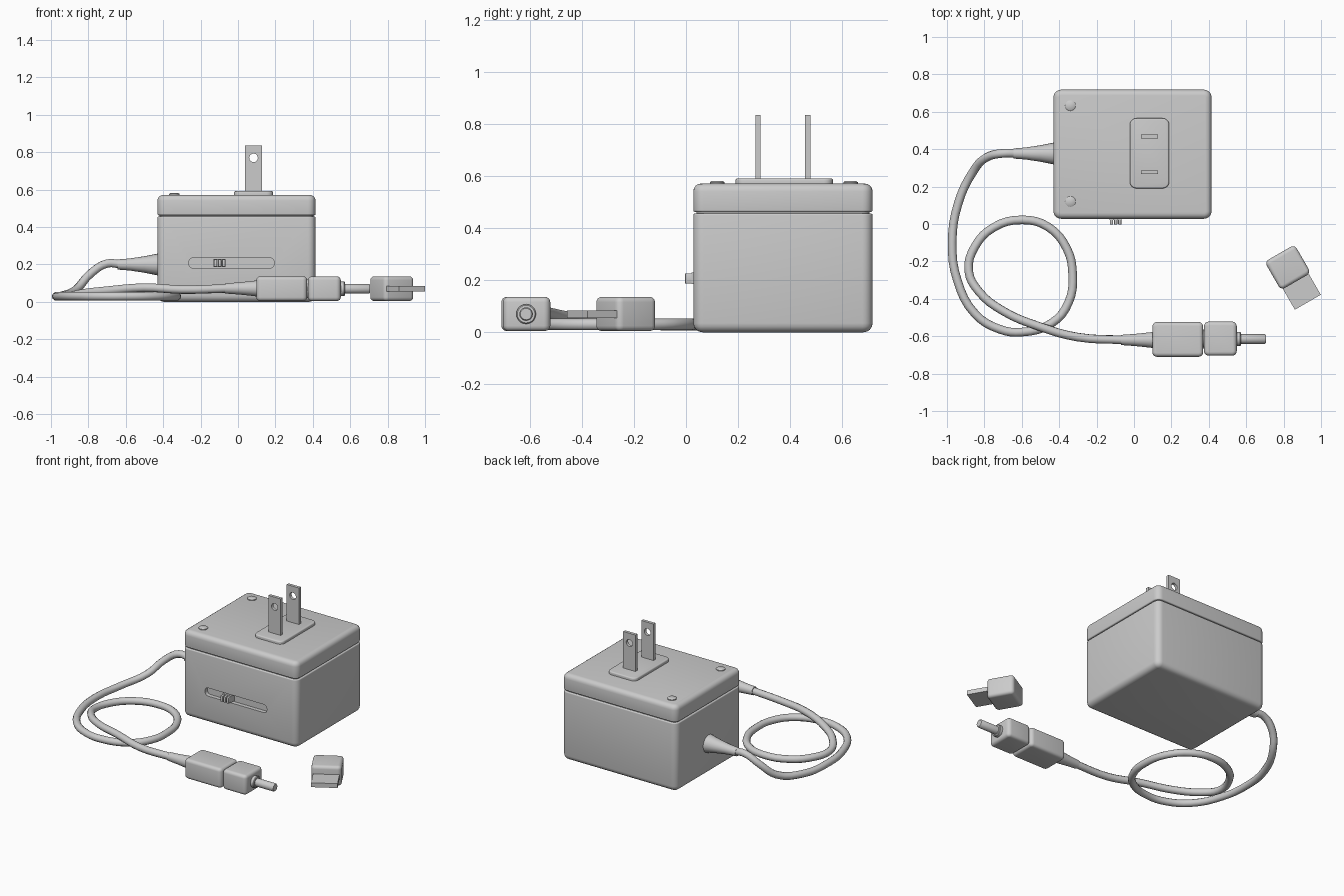
import bpy
import bmesh
import math
from mathutils import Matrix, Vector

if "Cube" in bpy.data.objects:
    bpy.data.objects.remove(bpy.data.objects["Cube"])


def finish(name, bm, angle=40):
    bmesh.ops.recalc_face_normals(bm, faces=bm.faces)
    me = bpy.data.meshes.new(name)
    bm.to_mesh(me)
    bm.free()
    ob = bpy.data.objects.new(name, me)
    bpy.context.collection.objects.link(ob)
    smooth(ob, angle)
    return ob


def smooth(ob, angle=40):
    bpy.ops.object.select_all(action='DESELECT')
    ob.select_set(True)
    bpy.context.view_layer.objects.active = ob
    bpy.ops.object.shade_smooth_by_angle(angle=math.radians(angle))


def loft(bm, rings):
    loops = [[bm.verts.new(p) for p in ring] for ring in rings]
    for a, b in zip(loops, loops[1:]):
        n = len(a)
        for i in range(n):
            bm.faces.new((a[i], a[(i + 1) % n], b[(i + 1) % n], b[i]))
    bm.faces.new(loops[0])
    bm.faces.new(loops[-1])


def rounded_block(name, center, size, r, levels, matrix=None, seg=5):
    """Rounded rectangle in x/y, stacked through (z, inset) levels."""
    rings = []
    for z, inset in levels:
        rr = max(r - inset, 0.004)
        hx, hy = size[0] / 2 - inset - rr, size[1] / 2 - inset - rr
        ring = []
        for q, (sx, sy) in enumerate(((1, 1), (-1, 1), (-1, -1), (1, -1))):
            for k in range(seg + 1):
                a = math.pi / 2 * (q + k / seg)
                ring.append(Vector((center[0] + sx * hx + rr * math.cos(a),
                                    center[1] + sy * hy + rr * math.sin(a), z)))
        rings.append(ring)
    bm = bmesh.new()
    loft(bm, rings)
    if matrix:
        bm.transform(matrix)
    return finish(name, bm)


def soft(z0, z1, bottom, top, n=4):
    """Levels with rounded bottom and top edges."""
    arc = [(1 - math.cos(math.pi / 2 * k / n), 1 - math.sin(math.pi / 2 * k / n))
           for k in range(n + 1)]
    return ([(z0 + bottom * a, bottom * b) for a, b in arc] +
            [(z1 - top * a, top * b) for a, b in reversed(arc)])


def turned(name, origin, profile, axis='X', n=20):
    """Solid of revolution along an axis; profile is (distance, radius)."""
    rings = []
    for d, r in profile:
        ring = []
        for i in range(n):
            c, s = r * math.cos(math.tau * i / n), r * math.sin(math.tau * i / n)
            v = {'X': (d, c, s), 'Y': (c, d, s), 'Z': (c, s, d)}[axis]
            ring.append(Vector(origin) + Vector(v))
        rings.append(ring)
    bm = bmesh.new()
    loft(bm, rings)
    return finish(name, bm)


def box(name, lo, hi):
    bm = bmesh.new()
    bmesh.ops.create_cube(bm, size=1)
    lo, hi = Vector(lo), Vector(hi)
    bm.transform(Matrix.Translation((lo + hi) / 2) @ Matrix.Diagonal((*(hi - lo), 1)))
    return finish(name, bm)


def cut(ob, cutter):
    mod = ob.modifiers.new("cut", 'BOOLEAN')
    mod.operation, mod.solver, mod.object = 'DIFFERENCE', 'EXACT', cutter
    bpy.ops.object.select_all(action='DESELECT')
    ob.select_set(True)
    bpy.context.view_layer.objects.active = ob
    bpy.ops.object.modifier_apply(modifier=mod.name)
    bpy.data.objects.remove(cutter)
    smooth(ob)


# Housing: lower case with switch slot, core behind the seam, lid
C = (-0.008, 0.373)
S = (0.845, 0.69)
case = rounded_block("lower_case", C, S, 0.04, soft(0, 0.457, 0.035, 0.007))
upright = Matrix.Translation((0, 0.04, 0)) @ Matrix.Rotation(math.pi / 2, 4, 'X')
slot = rounded_block("slot_cutter", (-0.035, 0.208), (0.455, 0.054), 0.022,
                     [(-0.015, 0), (0.1, 0)], upright)
cut(case, slot)
rounded_block("seam_core", C, (S[0] - 0.024, S[1] - 0.024), 0.03,
              [(0.44, 0), (0.48, 0)])
rounded_block("lid", C, S, 0.04, soft(0.463, 0.572, 0.007, 0.03))

# Slide switch with grip ridges
box("switch_base", (-0.13, 0.022, 0.186), (-0.066, 0.06, 0.23))
for i in range(3):
    x = -0.12 + i * 0.022
    rounded_block(f"switch_ridge_{i}", (x, 0.207), (0.017, 0.04), 0.005,
                  soft(0.0, 0.044, 0.002, 0.004, 2), upright, 2)

# Screw caps
for i, y in enumerate((0.12, 0.633)):
    turned(f"screw_cap_{i}", (-0.34, y, 0),
           [(0.56, 0.028), (0.577, 0.028), (0.581, 0.023)], 'Z')

# Plug pad and two blades with holes
rounded_block("plug_pad", (0.083, 0.378), (0.21, 0.375), 0.035,
              soft(0.56, 0.592, 0.002, 0.008, 3))
for i, y in enumerate((0.277, 0.468)):
    blade = box(f"plug_blade_{i}", (0.038, y - 0.01, 0.58), (0.128, y + 0.01, 0.835))
    cut(blade, turned("hole_cutter", (0.083, y, 0.77),
                      [(-0.05, 0.023), (0.05, 0.023)], 'Y'))

# Strain reliefs at both cord ends
turned("case_strain_relief", (0, 0.377, 0.2),
       [(-0.645, 0.027), (-0.58, 0.032), (-0.5, 0.044), (-0.42, 0.06)])
turned("connector_strain_relief", (0, -0.62, 0.072),
       [(-0.07, 0.027), (0.0, 0.032), (0.06, 0.038), (0.11, 0.044)])

# Looped cord
path = [(-0.62, .377, .2), (-0.7, .378, .205), (-0.79, .355, .15), (-0.86, .28, .07),
        (-0.94, .11, .033), (-0.972, -.1, .03), (-0.945, -.3, .03), (-0.85, -.48, .03),
        (-0.72, -.562, .03), (-0.6, -.578, .03), (-0.44, -.53, .03), (-0.35, -.42, .03),
        (-0.328, -.27, .03), (-0.36, -.13, .03), (-0.46, -.015, .03), (-0.6, .022, .03),
        (-0.75, -.018, .03), (-0.85, -.12, .03), (-0.884, -.25, .032), (-0.83, -.36, .045),
        (-0.7, -.465, .06), (-0.5, -.55, .076), (-0.3, -.605, .066), (-0.05, -.62, .072)]
cu = bpy.data.curves.new("cord", 'CURVE')
cu.dimensions = '3D'
cu.bevel_depth = 0.023
cu.bevel_resolution = 3
cu.resolution_u = 4
cu.use_fill_caps = True
sp = cu.splines.new('BEZIER')
sp.bezier_points.add(len(path) - 1)
for bp, co in zip(sp.bezier_points, path):
    bp.co = co
    bp.handle_left_type = bp.handle_right_type = 'AUTO'
cord = bpy.data.objects.new("cord", cu)
bpy.context.collection.objects.link(cord)
bpy.ops.object.select_all(action='DESELECT')
cord.select_set(True)
bpy.context.view_layer.objects.active = cord
bpy.ops.object.convert(target='MESH')
smooth(bpy.context.object, 60)

# Inline connector, mating tip and barrel
rounded_block("connector_body", (0.234, -0.617), (0.272, 0.186), 0.025,
              soft(0.005, 0.136, 0.02, 0.02))
rounded_block("tip_body", (0.462, -0.613), (0.175, 0.182), 0.025,
              soft(0.005, 0.136, 0.02, 0.02))
turned("connector_neck", (0, -0.615, 0.07), [(0.35, 0.05), (0.39, 0.05)])
turned("barrel_collar", (0, -0.615, 0.07), [(0.53, 0.038), (0.568, 0.038), (0.572, 0.034)])
turned("barrel", (0, -0.615, 0.07), [(0.55, 0.026), (0.7, 0.026), (0.705, 0.022)])

# Spare tip lying loose, turned sideways
turn = Matrix.Translation((0.822, -0.232, 0)) @ Matrix.Rotation(math.radians(-60), 4, 'Z')
rounded_block("spare_tip_body", (0, 0), (0.175, 0.185), 0.025,
              soft(0.005, 0.136, 0.02, 0.02), turn)
tongue = box("spare_tip_tongue", (0.05, -0.08, 0.055), (0.215, 0.08, 0.084))
tongue.data.transform(turn)
